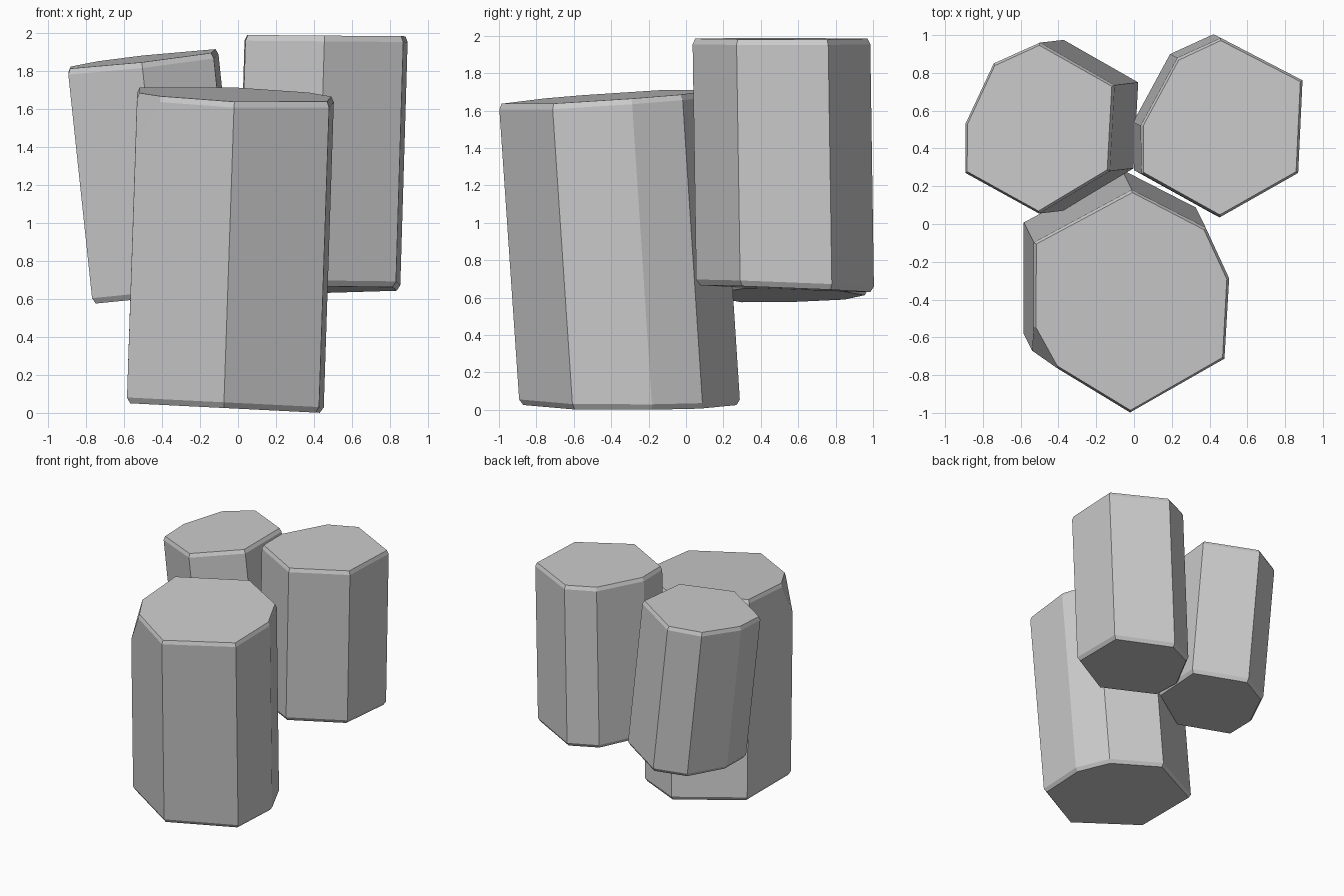
import bpy, bmesh
from mathutils import Vector

if "Cube" in bpy.data.objects:
    bpy.data.objects.remove(bpy.data.objects["Cube"])


def column(name, profile, shift, top, bottom, chip=None):
    """Leaning stone prism. profile: outline at the top; shift: xy offset of the
    foot; top/bottom: cap planes as (z, x slope, y slope)."""
    n = len(profile)
    mid = sum((Vector(p) for p in profile), Vector((0, 0))) / n
    foot = Vector(shift)
    bm = bmesh.new()
    rings = []
    # cap edge and chamfer edge at both ends: (along, plane, inset, z offset)
    for t, plane, inset, dz in ((1, bottom, 0.02, 0), (0.98, bottom, 0, 0.03),
                                (0.02, top, 0, -0.03), (0, top, 0.014, 0)):
        ring = []
        for p in profile:
            d = Vector(p) - mid
            q = mid + d * (1 - inset / d.length) + foot * t
            z = plane[0] + plane[1] * q.x + plane[2] * q.y + dz
            ring.append(bm.verts.new((q.x, q.y, z)))
        rings.append(ring)
    for a, b in zip(rings, rings[1:]):
        for i in range(n):
            j = (i + 1) % n
            bm.faces.new((a[i], a[j], b[j], b[i]))
    bm.faces.new(rings[0][::-1])
    bm.faces.new(rings[-1])
    # broken-off corner
    if chip:
        p, q, r = (Vector(v) for v in chip)
        cut = bmesh.ops.bisect_plane(
            bm, geom=bm.verts[:] + bm.edges[:] + bm.faces[:],
            plane_co=p, plane_no=(q - p).cross(r - p), clear_outer=True)
        edges = [e for e in bm.edges if e.is_boundary]
        bmesh.ops.holes_fill(bm, edges=edges, sides=0)
    bmesh.ops.recalc_face_normals(bm, faces=bm.faces[:])
    me = bpy.data.meshes.new(name)
    bm.to_mesh(me)
    bm.free()
    ob = bpy.data.objects.new(name, me)
    bpy.context.collection.objects.link(ob)
    return ob


# Large front column with one chipped corner
column("front_column",
       [(-0.02, -1.0), (0.48, -0.715), (0.505, -0.29), (0.38, -0.02),
        (-0.01, 0.18), (-0.53, -0.10), (-0.53, -0.69)],
       (-0.055, 0.11), (1.70, -0.035, 0.065), (0.022, -0.05, 0.0),
       chip=[(-0.53, -0.68, 1.4), (-0.365, -0.82, 1.67), (-0.55, -0.49, 1.69)])

# Tall rear column on the right
column("right_column",
       [(0.455, 0.035), (0.87, 0.27), (0.893, 0.76), (0.46, 0.985),
        (0.23, 0.88), (0.035, 0.52), (0.04, 0.265)],
       (-0.04, 0.02), (1.988, -0.008, 0.0), (0.665, 0.01, -0.04))

# Leaning rear column on the left
column("left_column",
       [(-0.505, 0.055), (-0.13, 0.28), (-0.105, 0.735), (-0.5, 0.96),
        (-0.745, 0.85), (-0.895, 0.53), (-0.895, 0.27)],
       (0.13, 0.015), (1.897, 0.11, 0.04), (0.65, 0.1, 0.0))
